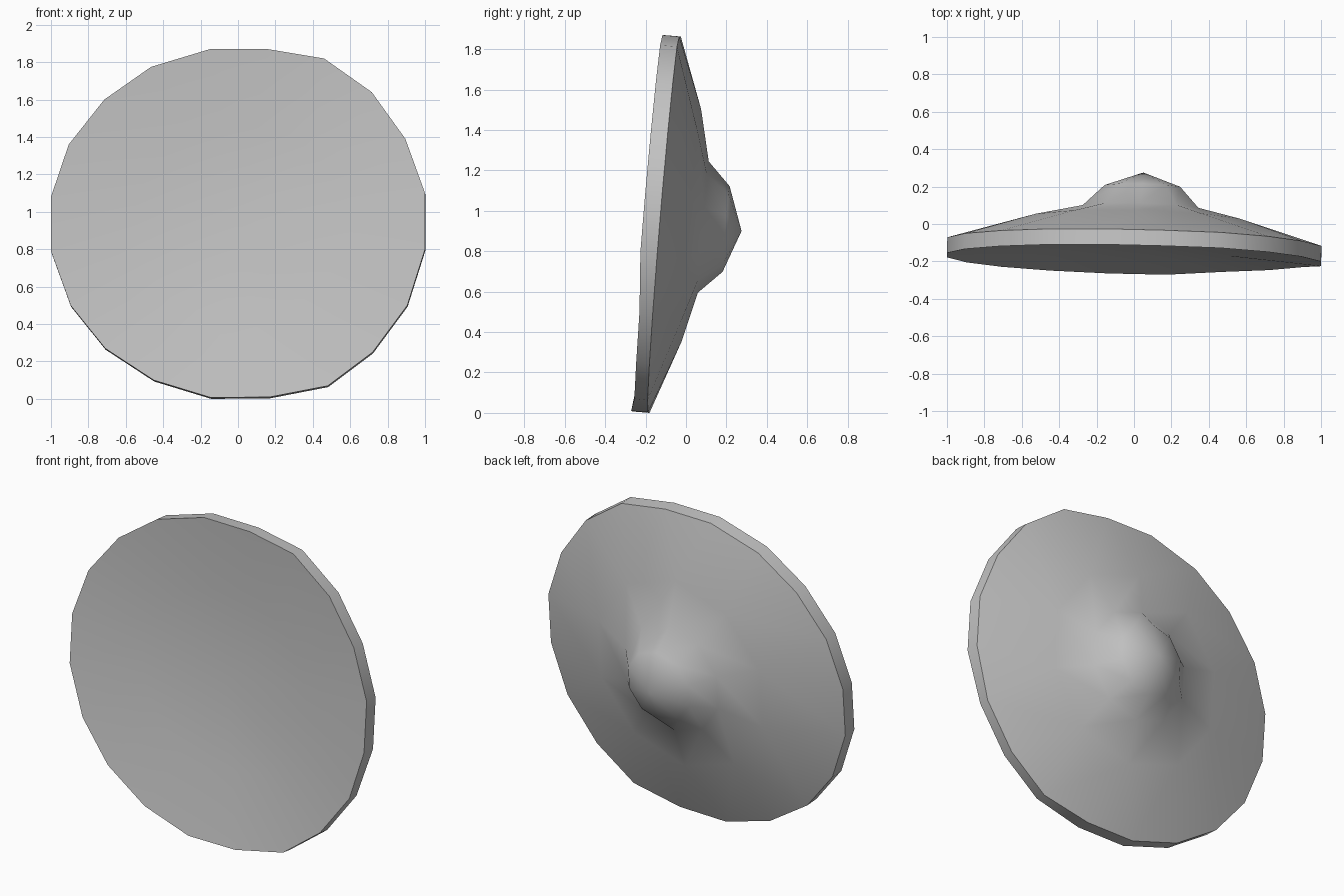
import bpy, bmesh, math

if "Cube" in bpy.data.objects:
    bpy.data.objects.remove(bpy.data.objects["Cube"])

# Outline of the rim in x and z, clockwise from the top
RIM = [(-.15, 1.87), (.16, 1.87), (.46, 1.82), (.715, 1.64), (.895, 1.39),
       (1, 1.10), (1, .80), (.905, .50), (.72, .25), (.48, .07),
       (.17, .01), (-.145, .007), (-.45, .10), (-.71, .27), (-.895, .50),
       (-1, .79), (-1, 1.08), (-.905, 1.36), (-.715, 1.60), (-.465, 1.775)]
# Back profile: radius, depth, centre x, centre z
RINGS = [(.575, .028, .02, .93), (.325, .088, .035, .92), (.212, .202, .045, .91)]
SIDES = 10


def lean(x, z):
    """Depth offset of the tilted disc at a point."""
    return -.024 * x + .083 * (z - .94)


bm = bmesh.new()


def vert(x, depth, z):
    return bm.verts.new((x, depth + lean(x, z), z))


# The front edge is slightly worn back at the lower right
front = [vert(x, -.172 if x > .4 and z < .6 else -.19, z) for x, z in RIM]
back = [vert(x + .002, -.106, z - .007) for x, z in RIM]

# Dished front face and rim band
inner = [vert(x * .55, -.138, .94 + (z - .94) * .55) for x, z in RIM]
middle = vert(0, -.112, .94)
n = len(RIM)
for i in range(n):
    j = (i + 1) % n
    bm.faces.new((front[i], front[j], inner[j], inner[i]))
    bm.faces.new((inner[i], inner[j], middle))
    bm.faces.new((front[i], back[i], back[j], front[j]))

# Back cone and central boss
rings = []
for r, depth, cx, cz in RINGS:
    angles = [math.tau * k / SIDES for k in range(SIDES)]
    rings.append([vert(cx + r * math.sin(a), depth, cz + r * math.cos(a)) for a in angles])
tip = bm.verts.new((.05, .275, .90))

for k in range(SIDES):
    m = (k + 1) % SIDES
    outer = rings[0]
    a, b, c = back[2 * k], back[2 * k + 1], back[(2 * k + 2) % n]
    bm.faces.new((a, b, outer[k]))
    bm.faces.new((b, c, outer[m], outer[k]))
    for lo, hi in zip(rings, rings[1:]):
        bm.faces.new((lo[k], lo[m], hi[m], hi[k]))
    bm.faces.new((rings[-1][k], rings[-1][m], tip))

bmesh.ops.recalc_face_normals(bm, faces=bm.faces)
mesh = bpy.data.meshes.new("dish")
bm.to_mesh(mesh)
bm.free()

grey = bpy.data.materials.new("grey")
grey.diffuse_color = (.55, .55, .55, 1)
grey.use_nodes = True
grey.node_tree.nodes["Principled BSDF"].inputs["Base Color"].default_value = grey.diffuse_color
mesh.materials.append(grey)

dish = bpy.data.objects.new("dish", mesh)
bpy.context.collection.objects.link(dish)
bpy.context.view_layer.objects.active = dish
dish.select_set(True)
bpy.ops.object.shade_smooth_by_angle(angle=math.radians(42))
